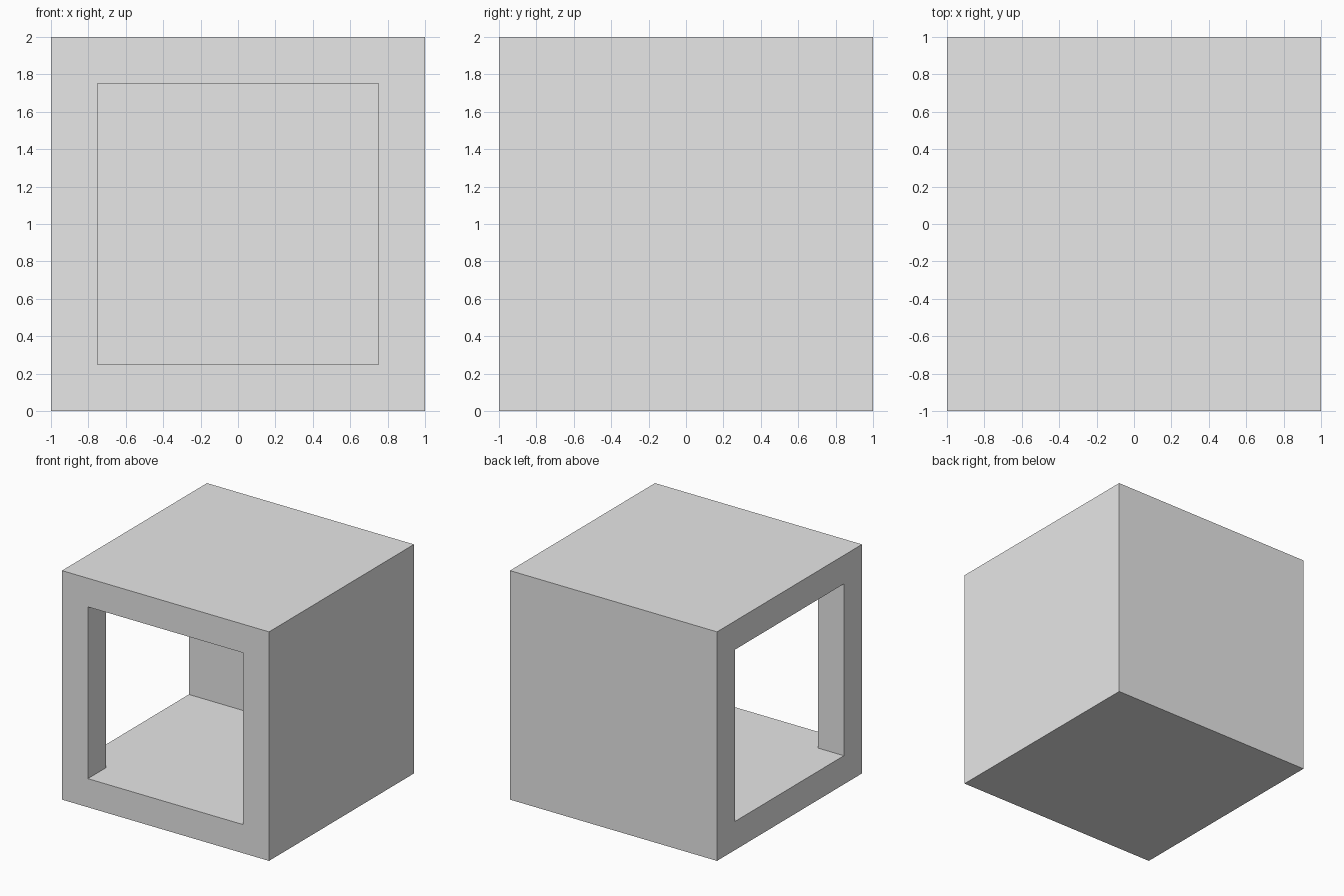
import bpy
import bmesh

default = bpy.data.objects.get("Cube")
if default:
    bpy.data.objects.remove(default, do_unlink=True)

HALF = 1.0    # half the outer width
INNER = 0.75  # half the inner width
OUT = 1.2     # how far the cutter reaches past the walls

grey = bpy.data.materials.new("light_grey")
grey.use_nodes = True
grey.diffuse_color = (0.8, 0.8, 0.8, 1)
grey.node_tree.nodes["Principled BSDF"].inputs["Base Color"].default_value = (0.8, 0.8, 0.8, 1)


def prism(name, outline, bottom, top):
    """Extrude a flat outline upwards into a solid."""
    bm = bmesh.new()
    base = bm.faces.new([bm.verts.new((x, y, bottom)) for x, y in outline])
    raised = bmesh.ops.extrude_face_region(bm, geom=[base], use_keep_orig=True)["geom"]
    verts = [v for v in raised if isinstance(v, bmesh.types.BMVert)]
    bmesh.ops.translate(bm, verts=verts, vec=(0, 0, top - bottom))
    bmesh.ops.recalc_face_normals(bm, faces=bm.faces)
    mesh = bpy.data.meshes.new(name)
    bm.to_mesh(mesh)
    bm.free()
    mesh.materials.append(grey)
    obj = bpy.data.objects.new(name, mesh)
    bpy.context.collection.objects.link(obj)
    return obj


# Solid outer block
shell = prism("hollow_box", [(-HALF, -HALF), (HALF, -HALF), (HALF, HALF), (-HALF, HALF)], 0, 2 * HALF)

# Room that opens through the -y and -x walls, leaving a corner post
room = prism("room_cutter",
             [(-INNER, -OUT), (INNER, -OUT), (INNER, INNER),
              (-OUT, INNER), (-OUT, -INNER), (-INNER, -INNER)],
             HALF - INNER, HALF + INNER)
room.hide_render = True

# Carve the room out, then drop the cutter
cut = shell.modifiers.new("room", "BOOLEAN")
cut.operation = "DIFFERENCE"
cut.solver = "EXACT"
cut.object = room
bpy.context.view_layer.objects.active = shell
bpy.ops.object.modifier_apply(modifier=cut.name)
bpy.data.objects.remove(room, do_unlink=True)
